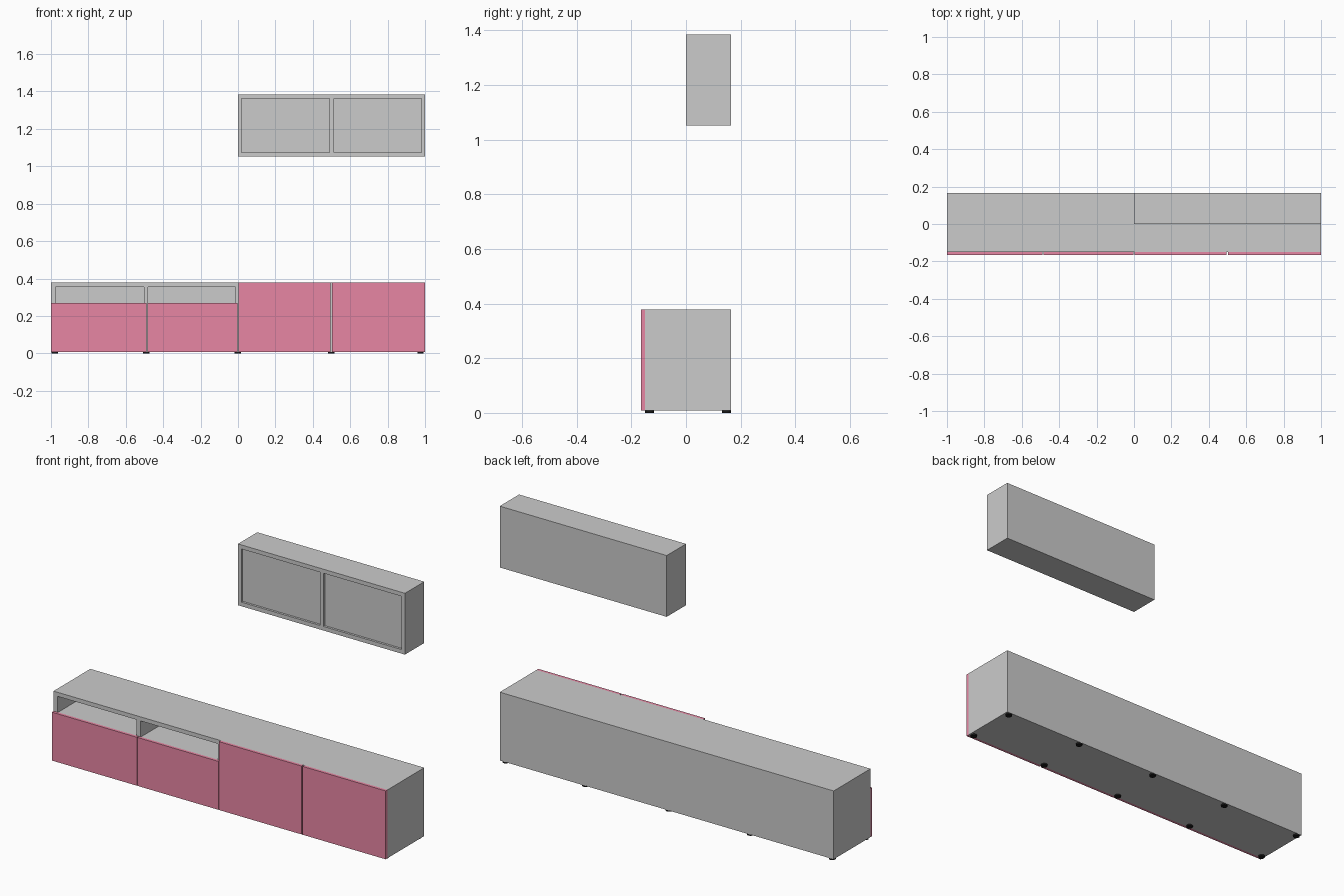
import bpy, bmesh
from mathutils import Matrix, Vector

if "Cube" in bpy.data.objects:
    bpy.data.objects.remove(bpy.data.objects["Cube"])


def material(name, rgb):
    m = bpy.data.materials.new(name)
    m.diffuse_color = (*rgb, 1)
    m.use_nodes = True
    m.node_tree.nodes["Principled BSDF"].inputs["Base Color"].default_value = m.diffuse_color
    return m


def boxes(name, specs, mat=None):
    """One object made of boxes given as (x0, x1, y0, y1, z0, z1)."""
    bm = bmesh.new()
    for x0, x1, y0, y1, z0, z1 in specs:
        centre = Vector((x0 + x1, y0 + y1, z0 + z1)) / 2
        size = Matrix.Diagonal((x1 - x0, y1 - y0, z1 - z0, 1))
        bmesh.ops.create_cube(bm, size=1, matrix=Matrix.Translation(centre) @ size)
    me = bpy.data.meshes.new(name)
    bm.to_mesh(me)
    bm.free()
    ob = bpy.data.objects.new(name, me)
    bpy.context.collection.objects.link(ob)
    if mat:
        me.materials.append(mat)
    return ob


def hollow(ob, openings):
    """Cut compartments out of a cabinet body."""
    cutter = boxes("opening_cutter", openings)
    mod = ob.modifiers.new("openings", 'BOOLEAN')
    mod.operation = 'DIFFERENCE'
    mod.solver = 'EXACT'
    mod.object = cutter
    bpy.context.view_layer.objects.active = ob
    bpy.ops.object.modifier_apply(modifier=mod.name)
    bpy.data.objects.remove(cutter, do_unlink=True)


pink = material("door_pink", (0.8, 0.24, 0.37))
black = material("foot_black", (0.01, 0.01, 0.01))

FRONT, BACK, DOOR_Y = -0.15, 0.165, -0.165
BASE, TOP, LOW_TOP = 0.008, 0.378, 0.27

# Low cabinet body: two open niches over closed compartments on the left,
# two full-height compartments on the right
low = boxes("low_cabinet_body", [(-1, 1, FRONT, BACK, BASE, TOP)])
inner_back = BACK - 0.015
left_bays = [(-0.977, -0.502), (-0.48, -0.014)]
right_bays = [(0.008, 0.488), (0.512, 0.98)]
cuts = []
for a, b in left_bays:
    cuts.append((a, b, FRONT - 0.1, inner_back, 0.267, 0.356))
    cuts.append((a, b, FRONT - 0.1, inner_back, 0.03, 0.247))
for a, b in right_bays:
    cuts.append((a, b, FRONT - 0.1, inner_back, 0.03, 0.356))
hollow(low, cuts)

# Coloured doors: short on the left, full height on the right
doors = [("short_door_left", -1, -0.49, LOW_TOP),
         ("short_door_right", -0.485, -0.002, LOW_TOP),
         ("tall_door_left", 0.002, 0.495, TOP),
         ("tall_door_right", 0.503, 1, TOP)]
for name, a, b, top in doors:
    boxes(name, [(a, b, DOOR_Y, FRONT, BASE, top)], pink)

# Flat round feet in two rows
for i, x in enumerate((-0.98, -0.49, -0.002, 0.498, 0.976)):
    for row, y in (("front", -0.134), ("back", 0.148)):
        bpy.ops.mesh.primitive_cylinder_add(vertices=24, radius=0.017, depth=BASE,
                                            location=(x, y, BASE / 2))
        foot = bpy.context.object
        foot.name = f"{row}_foot_{i + 1}"
        foot.data.materials.append(black)
        bpy.ops.object.shade_smooth_by_angle()

# Wall cabinet with two shallow recessed front panels
wall = boxes("wall_cabinet_body", [(0, 1, 0, BACK, 1.053, 1.385)])
hollow(wall, [(a, b, -0.1, 0.012, 1.075, 1.363)
              for a, b in ((0.02, 0.49), (0.512, 0.98))])
